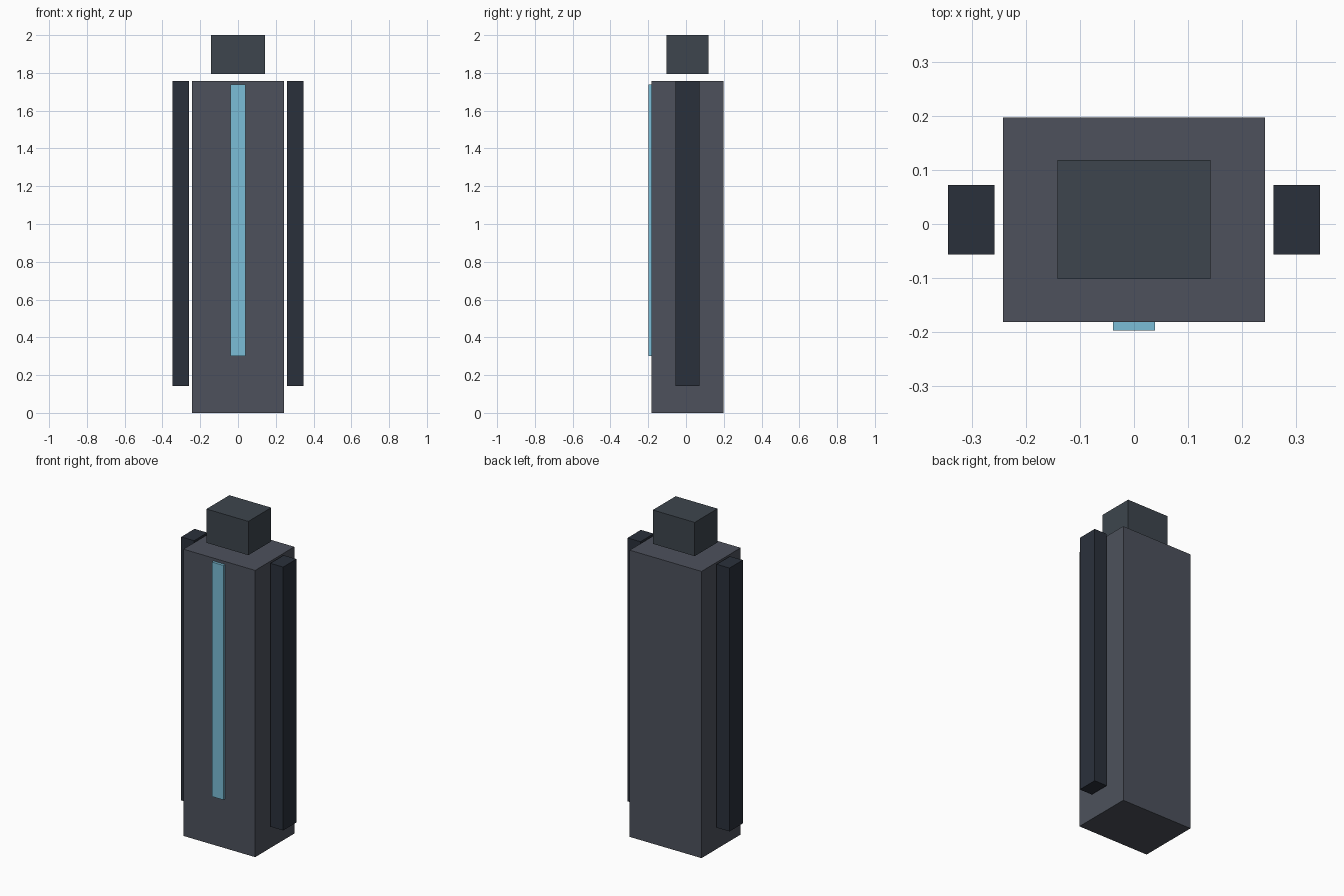
import bpy

default = bpy.data.objects.get("Cube")
if default:
    bpy.data.objects.remove(default, do_unlink=True)


def material(name, color):
    mat = bpy.data.materials.new(name)
    mat.use_nodes = True
    mat.diffuse_color = (*color, 1)
    mat.node_tree.nodes["Principled BSDF"].inputs["Base Color"].default_value = (*color, 1)
    return mat


def box(name, center_x, center_y, bottom, size, mat):
    """Box standing at the given bottom height."""
    bpy.ops.mesh.primitive_cube_add(size=1, location=(center_x, center_y, bottom + size[2] / 2))
    obj = bpy.context.object
    obj.name = name
    obj.scale = size
    bpy.ops.object.transform_apply(location=False, rotation=False, scale=True)
    obj.data.materials.append(mat)
    return obj


cloth = material("slate_cloth", (0.074, 0.083, 0.107))
hood = material("dark_hood", (0.047, 0.060, 0.075))
sleeve = material("dark_sleeve", (0.023, 0.030, 0.044))
trim = material("pale_blue_trim", (0.198, 0.509, 0.679))

AXIS_Y = 0.008

# Torso and floating head
box("body", 0, AXIS_Y, 0, (0.487, 0.379, 1.757), cloth)
box("head", 0, AXIS_Y, 1.793, (0.284, 0.221, 0.207), hood)

# Arms hang beside the body with a small gap
for side, sign in (("left", 1), ("right", -1)):
    box(side + "_arm", sign * 0.302, AXIS_Y, 0.143, (0.087, 0.129, 1.614), sleeve)

# Raised strip down the front
box("front_strip", 0, -0.185, 0.302, (0.077, 0.025, 1.437), trim)
